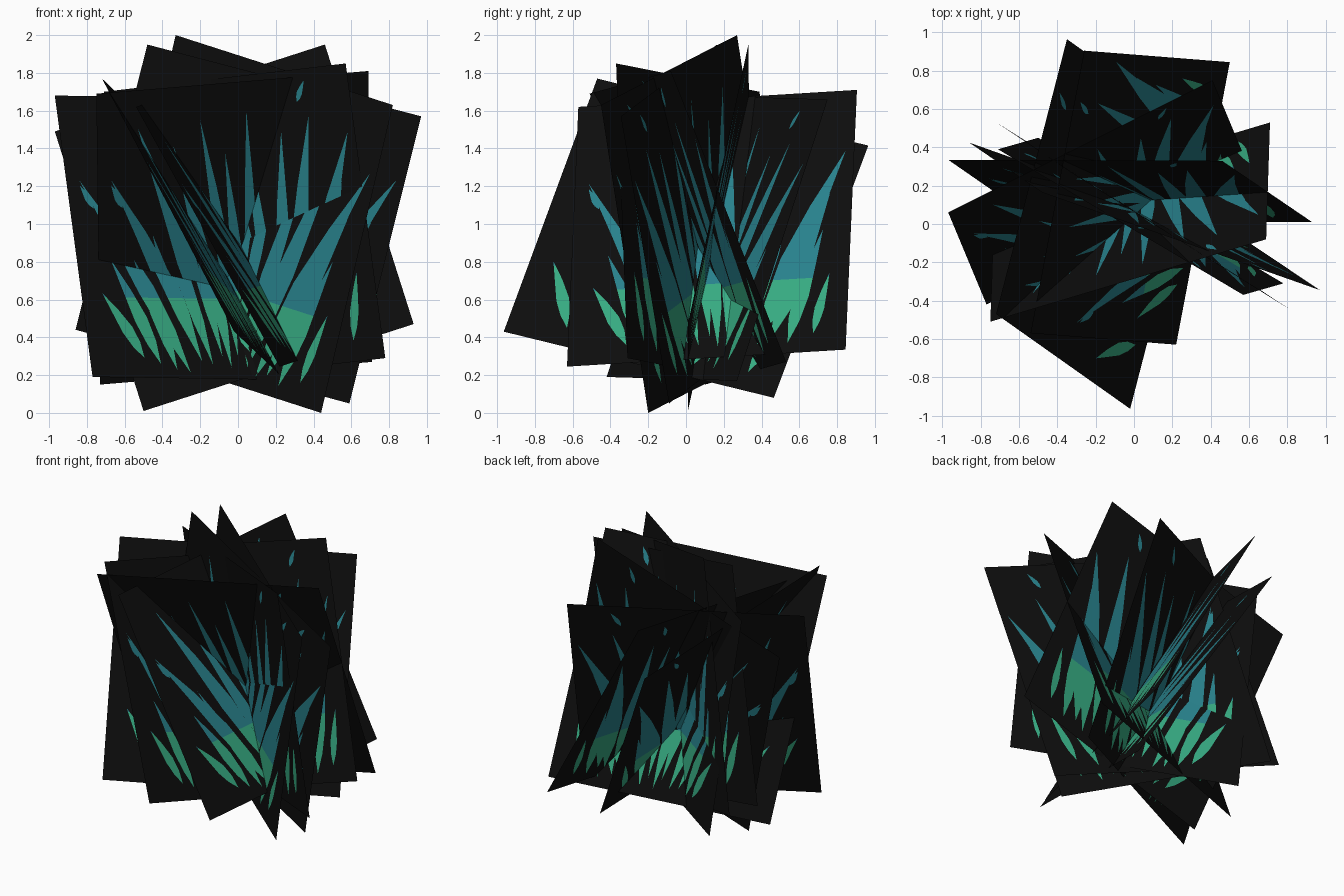
import bpy
from mathutils import Vector
from mathutils.geometry import delaunay_2d_cdt

if "Cube" in bpy.data.objects:
    bpy.data.objects.remove(bpy.data.objects["Cube"])


def material(name, rgb):
    m = bpy.data.materials.new(name)
    m.diffuse_color = (*rgb, 1)
    m.use_nodes = True
    m.node_tree.nodes["Principled BSDF"].inputs["Base Color"].default_value = m.diffuse_color
    return m


MATS = [material("black_card", (0.004, 0.004, 0.004)),
        material("teal_blade", (0.021, 0.22, 0.26)),
        material("green_blade_base", (0.037, 0.40, 0.22))]
SPLIT = 0.285  # card height where green turns to teal

# Blades painted on each card: base u, v, tip u, v, width
BLADES = [
    (.21, .07, .08, .30, .045), (.27, .05, .13, .42, .05), (.33, .03, .20, .50, .05),
    (.38, .02, .05, .70, .065), (.43, .06, .15, .87, .07), (.47, .05, .28, .80, .055),
    (.51, .08, .38, .88, .05), (.54, .04, .47, .76, .05), (.57, .08, .55, .90, .05),
    (.60, .04, .70, .80, .065), (.64, .07, .82, .84, .075), (.68, .04, .97, .77, .085),
    (.73, .06, .92, .61, .08), (.79, .04, .90, .47, .055), (.88, .07, .93, .30, .035),
    (.09, .60, .05, .68, .025), (.78, .89, .82, .96, .022),
]


def blade_outline(bu, bv, tu, tv, w):
    """Tapered leaf, bowed slightly outward."""
    a, b = Vector((bu, bv)), Vector((tu, tv))
    side = Vector(((b - a).y, -(b - a).x)).normalized()
    bow = 0.04 * (b.x - a.x)
    left, right = [], []
    for t, k in ((.2, .75), (.42, 1.0), (.7, .6)):
        c = a.lerp(b, t) - side * bow * 4 * t * (1 - t)
        left.append(c - side * w * k / 2)
        right.append(c + side * w * k / 2)
    return [a] + right + [b] + left[::-1]


def inside(p, poly):
    hit = False
    for a, b in zip(poly, poly[1:] + poly[:1]):
        if (a.y > p.y) != (b.y > p.y) and p.x < a.x + (b.x - a.x) * (p.y - a.y) / (b.y - a.y):
            hit = not hit
    return hit


# Cut the flat card pattern once
outlines = [blade_outline(*b) for b in BLADES]
pts, edges = [], []
square = [Vector(c) for c in ((0, 0), (1, 0), (1, 1), (0, 1))]
for loop in [square] + outlines:
    n, s = len(loop), len(pts)
    pts += loop
    edges += [(s + i, s + (i + 1) % n) for i in range(n)]
pts += [Vector((0, SPLIT)), Vector((1, SPLIT))]
edges.append((len(pts) - 2, len(pts) - 1))
uv, _, tris, *_ = delaunay_2d_cdt(pts, edges, [], 0, 1e-5)

slots = []
for f in tris:
    c = sum((uv[i] for i in f), Vector((0, 0))) / len(f)
    painted = any(inside(c, o) for o in outlines)
    slots.append(0 if not painted else (2 if c.y < SPLIT else 1))

# Card corners: bottom left, bottom right, top right, top left
CARDS = [
    ((-.86, .425, .44), (.59, -.09, .05), (.97, -.345, 1.57), (-.48, .165, 1.95)),
    ((-.50, .01, .01), (.93, .01, .47), (.46, .33, 1.95), (-.97, .335, 1.49)),
    ((.22, -.63, .245), (.50, .845, .335), (-.26, .905, 1.71), (-.54, -.57, 1.62)),
    ((-.02, -.965, .43), (.35, .465, .08), (-.35, .965, 1.415), (-.72, -.47, 1.77)),
    ((-.71, .525, .37), (.44, -.20, .0), (.82, -.45, 1.63), (-.33, .27, 2.0)),
    ((-.77, -.42, .19), (.61, .27, .17), (.41, .75, 1.66), (-.97, .06, 1.68)),
    ((-.73, .10, .15), (.71, .53, .27), (.69, -.08, 1.81), (-.75, -.51, 1.69)),
    ((-.50, .45, .14), (.78, -.31, .29), (.57, -.37, 1.85), (-.71, .39, 1.70)),
]

# Intersecting grass cards
for n, corners in enumerate(CARDS, 1):
    bl, br, tr, tl = map(Vector, corners)
    verts = [bl.lerp(br, p.x).lerp(tl.lerp(tr, p.x), p.y) for p in uv]
    me = bpy.data.meshes.new(f"grass_card_{n}")
    me.from_pydata(verts, [], tris)
    for m in MATS:
        me.materials.append(m)
    for poly, s in zip(me.polygons, slots):
        poly.material_index = s
    me.update()
    bpy.context.collection.objects.link(bpy.data.objects.new(f"grass_card_{n}", me))
